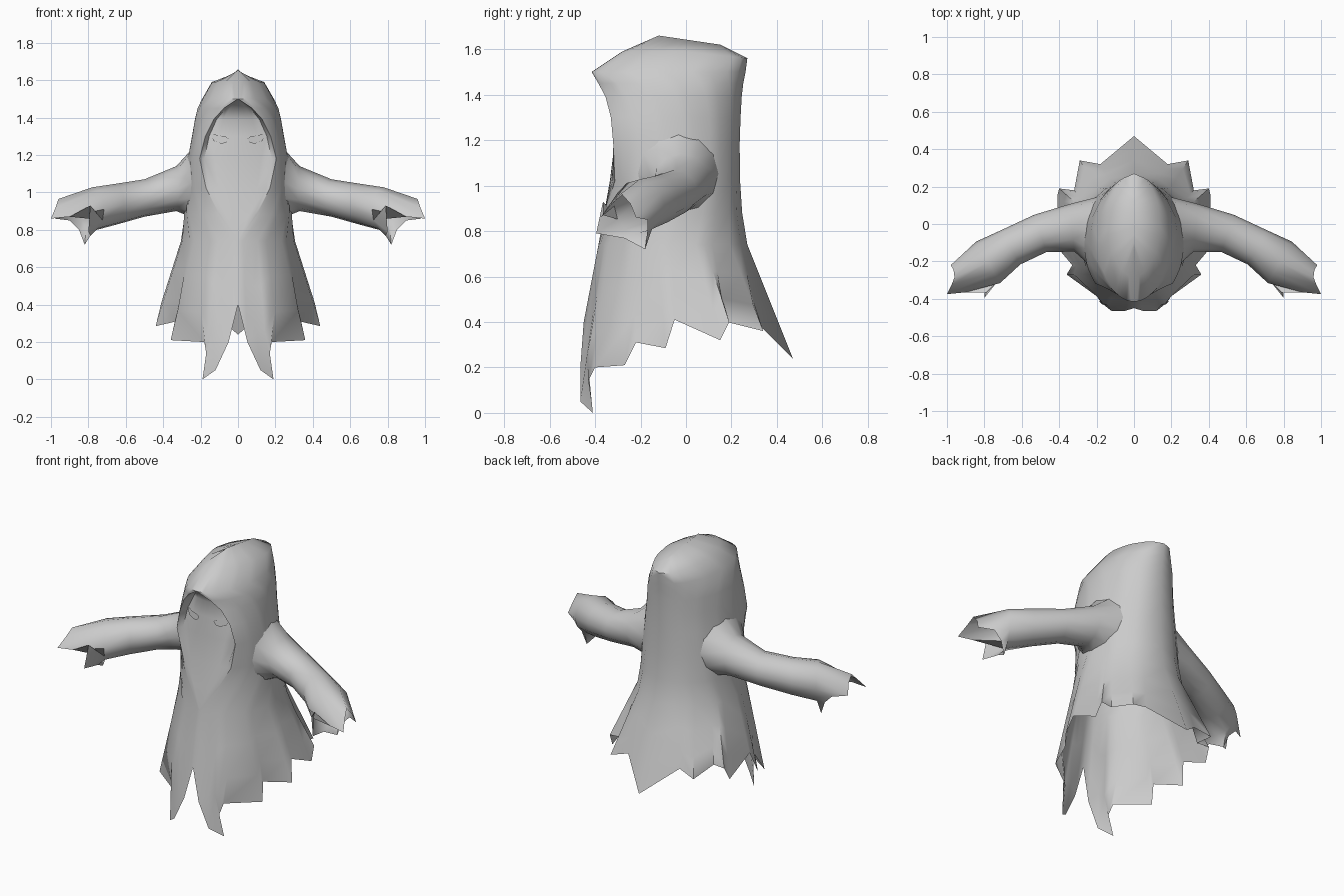
import bpy, bmesh, math
from mathutils import Vector

if "Cube" in bpy.data.objects:
    bpy.data.objects.remove(bpy.data.objects["Cube"])

cloth = bpy.data.materials.new("grey cloth")
cloth.diffuse_color = (0.6, 0.6, 0.6, 1)
cloth.use_nodes = True
cloth.node_tree.nodes["Principled BSDF"].inputs["Base Color"].default_value = cloth.diffuse_color


def sheet(name, rows, closed=False, angle=60):
    """Skin a grid of point rows on the right half and mirror it."""
    bm = bmesh.new()
    grid = [[bm.verts.new(p) for p in row] for row in rows]
    n = len(rows[0])
    for lo, hi in zip(grid, grid[1:]):
        for c in range(n if closed else n - 1):
            d = (c + 1) % n
            bm.faces.new((lo[c], lo[d], hi[d], hi[c]))
    bmesh.ops.remove_doubles(bm, verts=bm.verts, dist=1e-4)
    return finish(name, bm, angle)


def finish(name, bm, angle):
    me = bpy.data.meshes.new(name)
    bm.to_mesh(me)
    bm.free()
    me.materials.append(cloth)
    ob = bpy.data.objects.new(name, me)
    bpy.context.collection.objects.link(ob)
    bpy.ops.object.select_all(action='DESELECT')
    ob.select_set(True)
    bpy.context.view_layer.objects.active = ob
    bpy.ops.object.shade_smooth_by_angle(angle=math.radians(angle))
    ob.modifiers.new("mirror", 'MIRROR').merge_threshold = 0.001
    return ob


# Ragged hem, front centre round to back centre, with the angle of each column
hem = [(0, -.45, .40), (.05, -.465, .20), (.12, -.465, .05), (.19, -.41, 0),
       (.17, -.43, .14), (.18, -.40, .20), (.36, -.27, .21), (.33, -.22, .31),
       (.44, -.09, .285), (.41, -.05, .41), (.41, .15, .32), (.40, .19, .40),
       (.32, .18, .40), (.29, .34, .36), (.18, .32, .39), (0, .47, .24)]
# Where the tail columns head before they curl in at the tip
drape = {3: (.16, -.465, .05), 4: (.19, -.45, .14), 5: (.215, -.41, .20)}
angles = [0, 5, 12, 20, 24, 30, 50, 58, 78, 88, 108, 115, 122, 140, 155, 180]

# Rings: height, half width, half width of face opening, front y, back y, height at back
rings = [(.74, .305, 0, -.385, .27, .74), (.88, .288, .10, -.375, .247, .88),
         (1.02, .282, .17, -.375, .238, 1.02), (1.18, .268, .205, -.44, .236, 1.18),
         (1.30, .246, .175, -.43, .24, 1.30), (1.39, .232, .13, -.41, .245, 1.39),
         (1.45, .216, .075, -.406, .252, 1.45), (1.50, .192, 0, -.415, .262, 1.50),
         (1.59, .14, 0, -.28, .27, 1.56), (1.66, 0, 0, -.12, .15, 1.62)]


def ring_points(z, w, xr, yf, yb, zb):
    start = math.asin(xr / w) if w else 0
    pts = []
    for a in angles:
        t = start + (math.pi - start) * a / 180
        x = 0 if a == 180 else w * math.sin(t)
        y = (yf + yb) / 2 - (yb - yf) / 2 * math.cos(t)
        drop = max(0, -math.cos(t)) if w else (1 - math.cos(t)) / 2
        pts.append(Vector((x, y, z + (zb - z) * drop)))
    return pts


upper = [ring_points(*r) for r in rings]
skirt = [[Vector(h) for h in hem]]
for t in (.7, .35):
    skirt.append([p.lerp(Vector(drape.get(i, h)), t)
                  for i, (h, p) in enumerate(zip(hem, upper[0]))])
sheet("hooded_cloak", skirt + upper)

# Face set slightly back inside the hood opening
centre_y = [-.385, -.36, -.335, -.315, -.31, -.30, -.33, -.415]
recess = [0, 0, .015, .03, .035, .03, .01, 0]
rim = [row[0] for row in upper[:8]]
face_rows = []
for p, yc, r in zip(rim, centre_y, recess):
    row = [Vector((p.x * f, yc + r * f * f, p.z)) for f in (0, .3, .6, .88)]
    face_rows.append(row + [p.copy()])
sheet("face", face_rows)


def mix(u, v, t):
    return u + (v - u) * t


def face_depth(x, z):
    for i in range(7):
        a, b = rim[i], rim[i + 1]
        if a.z <= z <= b.z:
            t = (z - a.z) / (b.z - a.z)
            f = x / mix(a.x, b.x, t)
            return mix(centre_y[i], centre_y[i + 1], t) + mix(recess[i], recess[i + 1], t) * f * f


# Slanted almond eyes laid on the face
bm = bmesh.new()
outline = [(.05, 1.285), (.065, 1.265), (.09, 1.26), (.13, 1.275),
           (.152, 1.32), (.11, 1.306), (.065, 1.298)]
bm.faces.new([bm.verts.new((x, face_depth(x, z) - .008, z)) for x, z in outline])
finish("eyes", bm, 60)


def body_x(y, z):
    """Half width of the cloak at a given depth and height."""
    for a, b in zip(rings, rings[1:]):
        if a[0] <= z <= b[0]:
            t = (z - a[0]) / (b[0] - a[0])
            w, yf, yb = (mix(a[k], b[k], t) for k in (1, 3, 4))
            s = (y - (yf + yb) / 2) / ((yb - yf) / 2)
            return w * math.sqrt(max(0, 1 - s * s))


# Shoulder seam: an oval resting on the cloak's side, so the sleeve flares into it
rows = [[]]
for k in range(12):
    a = k * math.pi / 6
    y, z = -.035 - .18 * math.sin(a), 1.055 + .175 * math.cos(a)
    rows[0].append(Vector((body_x(y, z) - .006, y, z)))
# Sleeves: centre, outward heading in degrees, sideways radius, upright radius
sleeve = [((.33, -.02, 1.02), -5, .128, .12), ((.50, -.05, .97), -18, .105, .10),
          ((.66, -.125, .935), -30, .105, .11), ((.78, -.205, .91), -30, .128, .117)]
for c, heading, rn, rz in sleeve:
    h = math.radians(heading)
    side = Vector((math.sin(h), -math.cos(h), 0))
    rows.append([Vector(c) + side * rn * math.sin(k * math.pi / 6)
                 + Vector((0, 0, rz * math.cos(k * math.pi / 6))) for k in range(12)])
# Torn cuff: alternating notches and points
rows.append([(.96, -.285, .965), (.975, -.325, .92), (1.0, -.375, .86), (.90, -.365, .87),
             (.79, -.365, .93), (.80, -.395, .79), (.79, -.27, .768), (.82, -.18, .72),
             (.85, -.17, .80), (.90, -.17, .85), (.98, -.22, .86), (.965, -.245, .92)])
sheet("sleeves", rows, closed=True, angle=75)
